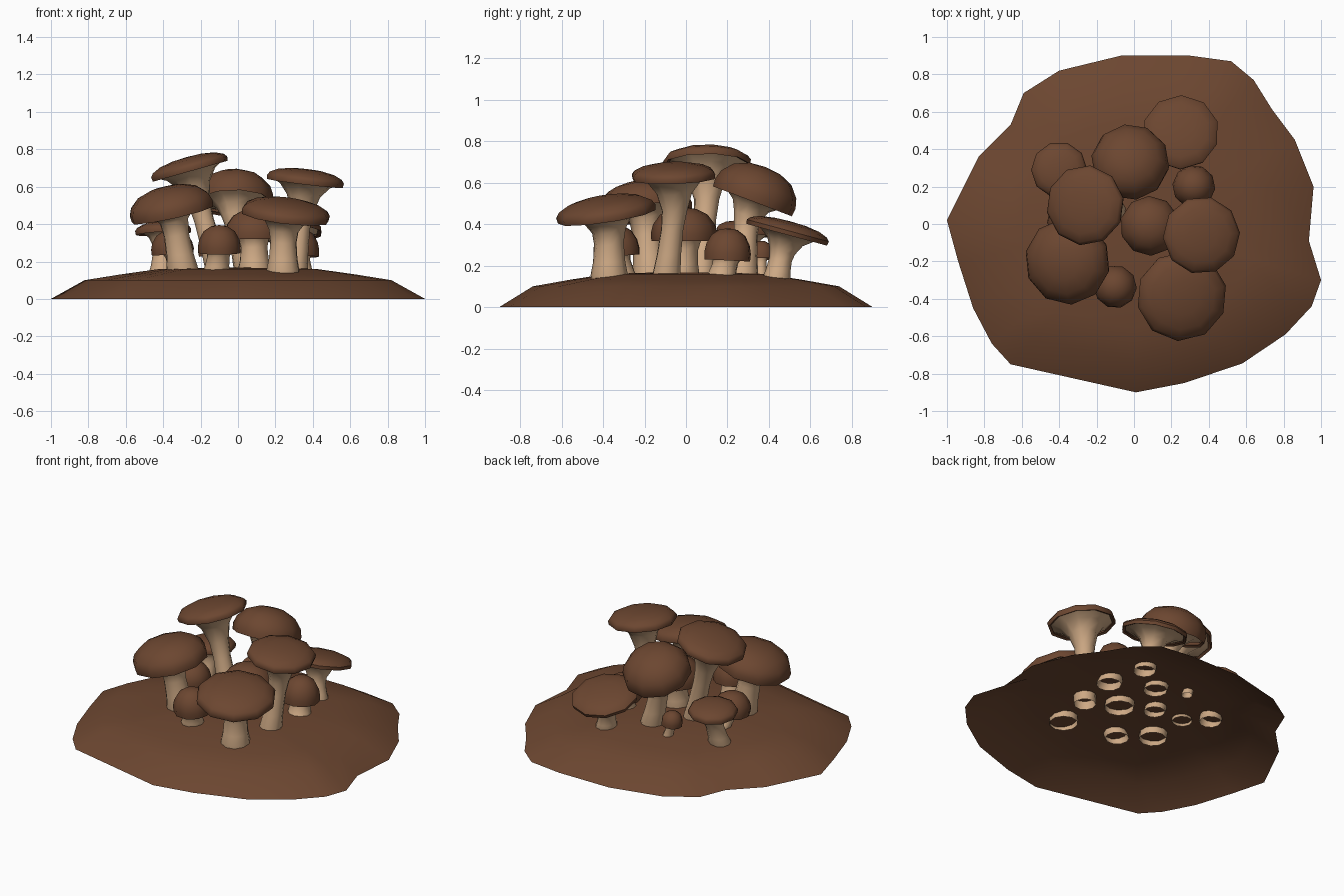
import bpy, math
from mathutils import Vector, Quaternion

if "Cube" in bpy.data.objects:
    bpy.data.objects.remove(bpy.data.objects["Cube"])

def material(name, rgb):
    m = bpy.data.materials.new(name)
    m.diffuse_color = (*rgb, 1)
    m.use_nodes = True
    m.node_tree.nodes["Principled BSDF"].inputs["Base Color"].default_value = m.diffuse_color
    return m

BROWN = material("earth_brown", (0.150, 0.062, 0.030))
TAN = material("stem_tan", (0.62, 0.40, 0.235))
SIDES = 10
UP = Vector((0, 0, 1))

def loft(name, rings, mat, apex=None, angle=40):
    """Skin equal-length rings from bottom to top, optionally closed by a tip."""
    n = len(rings[0])
    verts = [v for r in rings for v in r]
    faces = [(k * n + i, k * n + (i + 1) % n, (k + 1) * n + (i + 1) % n, (k + 1) * n + i)
             for k in range(len(rings) - 1) for i in range(n)]
    if apex is not None:
        verts.append(apex)
        s = (len(rings) - 1) * n
        faces += [(s + i, s + (i + 1) % n, len(verts) - 1) for i in range(n)]
    me = bpy.data.meshes.new(name)
    me.from_pydata([tuple(v) for v in verts], [], faces)
    me.materials.append(mat)
    me.shade_smooth()
    me.set_sharp_from_angle(angle=math.radians(angle))
    ob = bpy.data.objects.new(name, me)
    bpy.context.collection.objects.link(ob)
    return ob

def ring(centre, normal, radius, spin):
    q = UP.rotation_difference(normal)
    return [centre + q @ Vector((radius * math.cos(a), radius * math.sin(a), 0))
            for a in (spin + 2 * math.pi * i / SIDES for i in range(SIDES))]

def mushroom(name, base, rim, tilt, R, dome, gill, rs, spin):
    """base: foot of stem, rim: centre of cap rim, tilt: lean of the cap axis."""
    base, rim = Vector(base), Vector(rim)
    N = Vector((*tilt, 1)).normalized()
    neck = rim - N * gill
    # stem, then gills flaring out to the rim
    rings = []
    for t, k in ((0, 1.1), (0.15, 1.15), (0.4, 1.0), (0.75, 0.92), (1, 1.05)):
        rings.append(ring(base.lerp(neck, t), UP.lerp(N, t).normalized(), rs * k, spin))
    for k, z in ((0.22, 0.5), (0.55, 0.18), (1, 0)):
        rings.append(ring(rim - N * gill * z, N, rs + (0.93 * R - rs) * k, spin))
    loft(name + "_stem", rings, TAN, angle=60)
    # cap with a small turned-in lip
    lip = 0.012 + 0.1 * dome
    prof = ((0.90, -lip * 0.6), (0.98, -lip), (1.0, 0.08 * dome), (0.93, 0.40 * dome),
            (0.72, 0.74 * dome), (0.38, 0.95 * dome))
    loft(name + "_cap", [ring(rim + N * z, N, r * R, spin) for r, z in prof],
         BROWN, rim + N * dome, 50)

# name, stem foot, rim centre, tilt, cap radius, dome height, gill depth, stem radius
MUSHROOMS = [
    ("back_right", (.28, .43, .11), (.25, .49, .365), (0, .27), .205, .05, .10, .06),
    ("back_dome", (.06, .27, .13), (-.02, .33, .535), (0, .38), .21, .15, .10, .065),
    ("back_left", (-.41, .22, .11), (-.40, .29, .365), (-.05, .08), .15, .05, .07, .06),
    ("tallest", (-.10, .07, .13), (-.26, .10, .70), (-.28, 0), .215, .06, .19, .058),
    ("centre_dome", (.09, -.03, .13), (.085, -.01, .345), (0, 0), .16, .135, .02, .08),
    ("right_small", (.33, .16, .12), (.32, .20, .25), (0, .05), .115, .13, .01, .068),
    ("right_tall", (.30, -.10, .11), (.36, -.06, .635), (.12, -.03), .208, .06, .17, .06),
    ("front_right", (.24, -.37, .12), (.255, -.385, .455), (.12, -.15), .243, .08, .09, .078),
    ("front_left", (-.29, -.17, .12), (-.355, -.20, .475), (-.22, -.10), .232, .13, .06, .075),
    ("front_small", (-.12, -.30, .12), (-.10, -.335, .27), (0, -.08), .115, .125, .01, .065),
    ("left_small", (-.30, .09, .13), (-.35, .02, .26), (-.05, 0), .115, .11, .01, .055),
    ("tiny", (-.11, .36, .12), (-.15, .36, .25), (-.1, 0), .065, .07, .01, .03),
]
for i, m in enumerate(MUSHROOMS):
    mushroom(*m, spin=0.3 + 0.17 * i)

# low open mound with a ragged outline
OUTLINE = [(-1, .02), (-.83, .36), (-.66, .53), (-.59, .70), (-.40, .82), (-.07, .90),
           (.30, .90), (.52, .87), (.64, .77), (.74, .61), (.86, .45), (.96, .20),
           (.935, -.09), (1, -.30), (.95, -.44), (.81, -.59), (.58, -.745), (.27, -.85),
           (.01, -.90), (-.66, -.75), (-.76, -.64), (-.86, -.45), (-.94, -.20)][::-1]
levels = ((1.0, 0.0), (.82, .10), (.62, .132), (.42, .16), (.2, .166))
loft("earth_mound", [[(x * s, y * s, z) for x, y in OUTLINE] for s, z in levels],
     BROWN, (0, 0, .168), 40)
